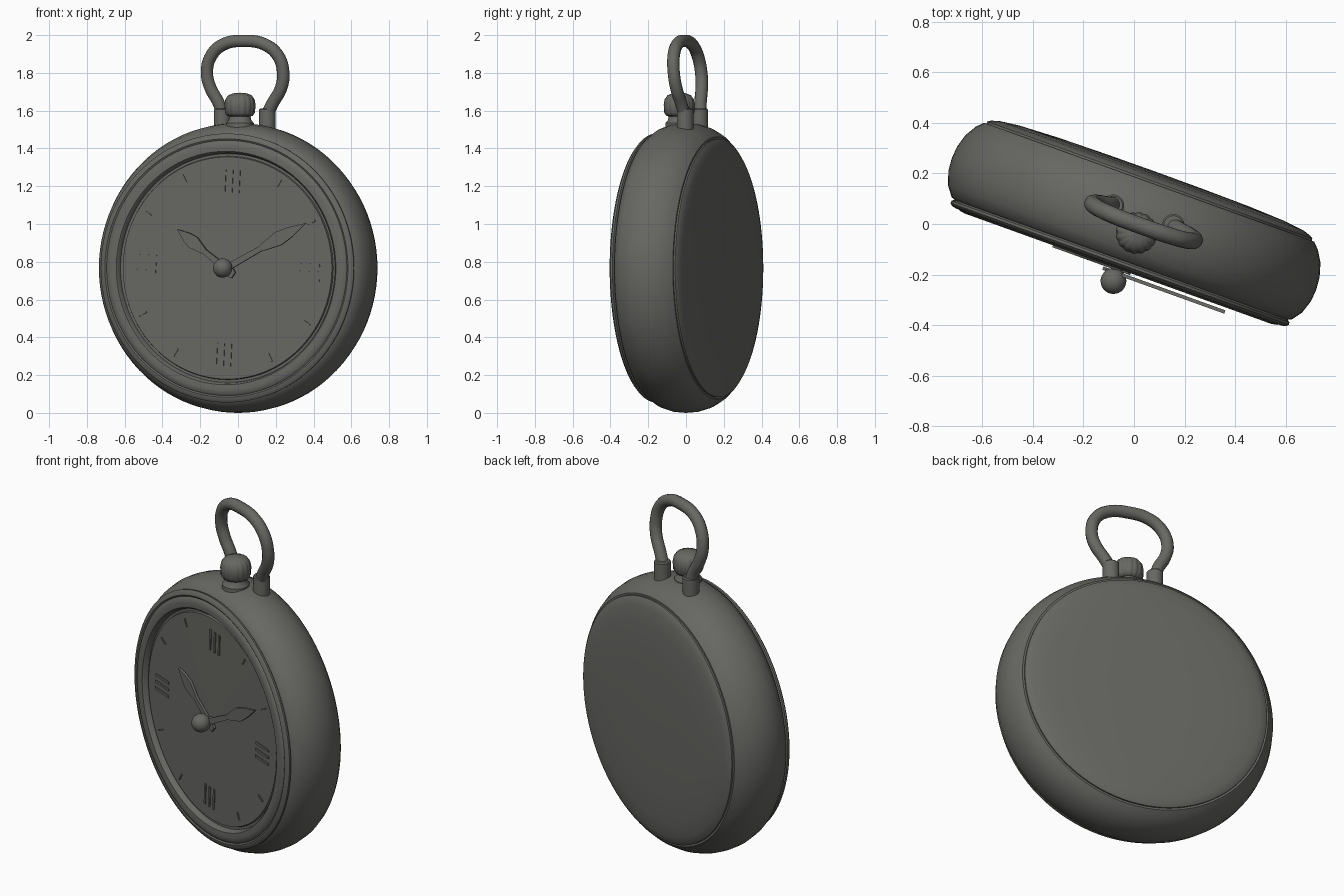
import bpy, bmesh, math
from mathutils import Matrix, Vector

if "Cube" in bpy.data.objects:
    bpy.data.objects.remove(bpy.data.objects["Cube"])

TURN = Matrix.Rotation(math.radians(-19.8), 4, 'Z')   # whole watch is turned
CZ = 0.767                                            # height of the case axis

metal = bpy.data.materials.new("dark_grey_metal")
metal.diffuse_color = (0.135, 0.135, 0.125, 1)
metal.use_nodes = True
metal.node_tree.nodes["Principled BSDF"].inputs["Base Color"].default_value = metal.diffuse_color


def finish(name, bm, local=Matrix(), angle=35):
    bmesh.ops.remove_doubles(bm, verts=bm.verts, dist=1e-5)
    bmesh.ops.recalc_face_normals(bm, faces=bm.faces)
    me = bpy.data.meshes.new(name)
    bm.to_mesh(me)
    bm.free()
    me.transform(TURN @ local)
    me.materials.append(metal)
    ob = bpy.data.objects.new(name, me)
    bpy.context.collection.objects.link(ob)
    bpy.ops.object.select_all(action='DESELECT')
    ob.select_set(True)
    bpy.context.view_layer.objects.active = ob
    bpy.ops.object.shade_smooth_by_angle(angle=math.radians(angle))
    return ob


def lathe(name, profile, local, steps=96, flute=None, angle=35):
    """Spin (radius, height) points about z; flute(a) scales the radius."""
    bm = bmesh.new()
    rings = []
    for r, h in profile:
        ring = []
        for i in range(steps):
            a = 2 * math.pi * i / steps
            k = r * (flute(a) if flute else 1)
            ring.append(bm.verts.new((k * math.cos(a), k * math.sin(a), h)))
        rings.append(ring)
    for p, q in zip(rings, rings[1:]):
        for i in range(steps):
            j = (i + 1) % steps
            bm.faces.new((p[i], p[j], q[j], q[i]))
    for ring, (r, h) in ((rings[0], profile[0]), (rings[-1], profile[-1])):
        if r > 0.001:
            bm.faces.new(ring)
    return finish(name, bm, local, angle)


def plate(name, outline, y, depth, local=Matrix()):
    """Flat outline in x/z extruded from y towards the front."""
    bm = bmesh.new()
    face = bm.faces.new([bm.verts.new((x, y, z)) for x, z in outline])
    ext = bmesh.ops.extrude_face_region(bm, geom=[face])
    new = [v for v in ext["geom"] if isinstance(v, bmesh.types.BMVert)]
    bmesh.ops.translate(bm, verts=new, vec=(0, -depth, 0))
    return finish(name, bm, local)


# Lathe axis z becomes the front-to-back axis y
AXIS = Matrix.Translation((0, 0, CZ)) @ Matrix.Rotation(math.radians(-90), 4, 'X')

# Case: rounded band, back lid, bezel and dial
lathe("case_band", [(0.60, -0.15), (0.69, -0.155), (0.715, -0.145), (0.745, -0.105),
                    (0.763, -0.05), (0.767, 0.0), (0.763, 0.05), (0.747, 0.105),
                    (0.72, 0.15), (0.695, 0.176), (0.684, 0.176), (0.60, 0.17)], AXIS)
lathe("back_lid", [(0.684, 0.165), (0.684, 0.185), (0.672, 0.193), (0.64, 0.203),
                   (0.56, 0.213), (0.40, 0.22), (0.20, 0.223), (0.0001, 0.224)], AXIS)
lathe("bezel", [(0.60, -0.145), (0.70, -0.15), (0.711, -0.158), (0.712, -0.168),
                (0.702, -0.177), (0.684, -0.181), (0.676, -0.176), (0.668, -0.184),
                (0.645, -0.188), (0.618, -0.186), (0.610, -0.178), (0.603, -0.145)],
      AXIS, angle=40)
lathe("dial", [(0.605, -0.14), (0.605, -0.155), (0.592, -0.155), (0.588, -0.166),
               (0.0001, -0.168)], AXIS)

# Hour markers: single bars, triple bars at the quarters
for n in range(12):
    spin = (Matrix.Translation((0, 0, CZ))
            @ Matrix.Rotation(math.radians(30 * n + 3), 4, 'Y'))
    quarter = n % 3 == 0
    lo, hi, w = (0.40, 0.52, 0.007) if quarter else (0.51, 0.555, 0.004)
    for x in ((-0.04, 0, 0.04) if quarter else (0,)):
        plate("hour_marker", [(x - w, lo), (x + w, lo), (x + w, hi), (x - w, hi)],
              -0.166, 0.005, spin)


# Leaf-shaped hands with a round tail
def hand(name, length, leaf, wide, clockwise, y):
    half = [(0.017, -0.055), (0.026, -0.035), (0.018, 0.0), (0.014, leaf - 0.02),
            (0.020, leaf), (wide, leaf + (length - leaf) * 0.35),
            (wide * 0.72, leaf + (length - leaf) * 0.62)]
    outline = half + [(0, length)] + [(-x, z) for x, z in reversed(half)]
    plate(name, outline, y, 0.014, Matrix.Translation((0, 0, CZ - 0.005))
          @ Matrix.Rotation(math.radians(clockwise), 4, 'Y'))


hand("hour_hand", 0.345, 0.17, 0.036, -52.5, -0.182)
hand("minute_hand", 0.517, 0.25, 0.038, 62, -0.199)

# Centre pin with ball cap
lathe("centre_pin", [(0.018, -0.16), (0.018, -0.23)], AXIS, 24)
ball = [(max(0.0001, 0.051 * math.sin(math.pi * i / 16)),
         -0.24 - 0.051 * math.cos(math.pi * i / 16)) for i in range(17)]
lathe("hand_cap", ball, AXIS, 32)

# Winding stem and fluted crown
CROWN = Matrix.Translation((0.022, -0.03, 0))
lathe("winding_stem", [(0.075, 1.48), (0.073, 1.535), (0.060, 1.55), (0.052, 1.59)],
      CROWN, 32)
lathe("crown", [(0.045, 1.568), (0.068, 1.572), (0.080, 1.59), (0.083, 1.63),
                (0.078, 1.66), (0.062, 1.682), (0.035, 1.692), (0.0001, 1.695)],
      CROWN, 80, lambda a: 0.95 + 0.05 * abs(math.sin(8 * a)) ** 0.6, 50)

# Bow sockets
for x, y in ((-0.103, 0.04), (0.148, 0.048)):
    lathe("bow_socket", [(0.044, 1.49), (0.044, 1.605), (0.038, 1.611), (0.02, 1.611)],
          Matrix.Translation((x, y, 0)), 32)

# Bow: round tube swept along a smooth loop, leaning slightly forward
path = [(-0.103, 1.58), (-0.122, 1.64), (-0.165, 1.72), (-0.182, 1.80), (-0.155, 1.89),
        (-0.085, 1.95), (0.032, 1.969), (0.150, 1.95), (0.222, 1.89), (0.247, 1.80),
        (0.232, 1.72), (0.182, 1.64), (0.148, 1.58)]
cu = bpy.data.curves.new("bow", 'CURVE')
cu.dimensions = '3D'
cu.bevel_depth = 0.033
cu.bevel_resolution = 5
cu.resolution_u = 6
cu.use_fill_caps = True
sp = cu.splines.new('BEZIER')
sp.bezier_points.add(len(path) - 1)
for p, (x, z) in zip(sp.bezier_points, path):
    y = 0.044 - 0.042 * (z - 1.58) / 0.39
    p.co = Vector((x, y, z))
    p.handle_left_type = p.handle_right_type = 'AUTO'
bow = bpy.data.objects.new("bow", cu)
bpy.context.collection.objects.link(bow)
bow.matrix_world = TURN
cu.materials.append(metal)
bpy.ops.object.select_all(action='DESELECT')
bow.select_set(True)
bpy.context.view_layer.objects.active = bow
bpy.ops.object.convert(target='MESH')
bpy.ops.object.shade_smooth_by_angle(angle=math.radians(40))
